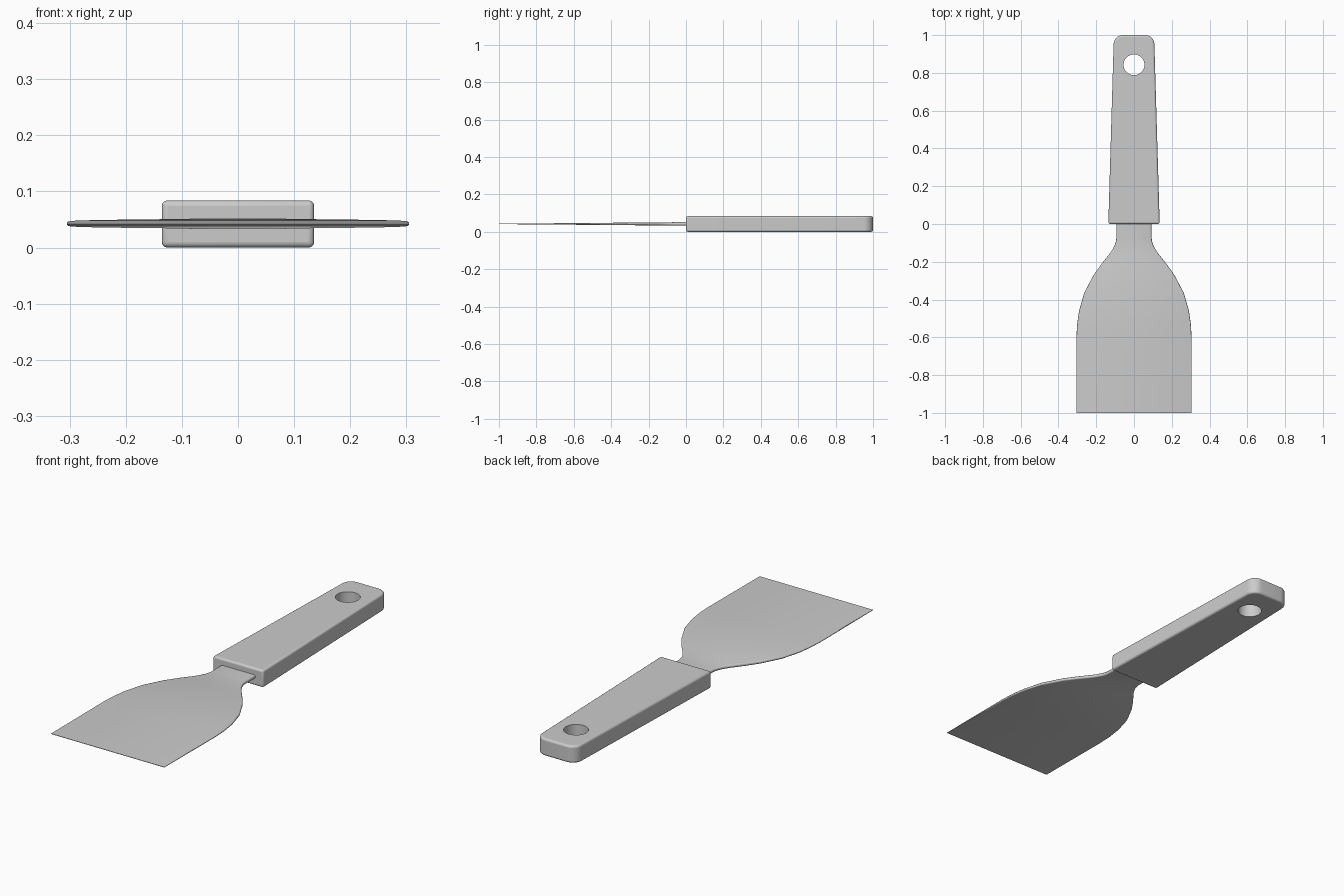
import bpy, bmesh
from math import sin, cos, pi

if "Cube" in bpy.data.objects:
    bpy.data.objects.remove(bpy.data.objects["Cube"])


def make_object(name, bm):
    bmesh.ops.recalc_face_normals(bm, faces=bm.faces[:])
    mesh = bpy.data.meshes.new(name)
    bm.to_mesh(mesh)
    bm.free()
    ob = bpy.data.objects.new(name, mesh)
    bpy.context.collection.objects.link(ob)
    return ob


def smooth(ob, angle):
    bpy.ops.object.select_all(action='DESELECT')
    ob.select_set(True)
    bpy.context.view_layer.objects.active = ob
    bpy.ops.object.shade_smooth_by_angle(angle=angle)


H = 0.084          # handle thickness
MID = 0.0425       # blade centre height

# Handle: tapered outline with rounded far corners, extruded upwards
R = 0.05
half = [(0.136, 0.0)] + [(0.058 + R * cos(i * pi / 16), 1 - R + R * sin(i * pi / 16))
                         for i in range(9)]
outline = half + [(-x, y) for x, y in reversed(half)]
bm = bmesh.new()
base = bm.faces.new([bm.verts.new((x, y, 0)) for x, y in outline])
ext = bmesh.ops.extrude_face_region(bm, geom=[base])
bmesh.ops.translate(bm, vec=(0, 0, H),
                    verts=[g for g in ext['geom'] if isinstance(g, bmesh.types.BMVert)])
handle = make_object("handle", bm)
bev = handle.modifiers.new("soft_edges", 'BEVEL')
bev.width = 0.01
bev.segments = 4
bev.limit_method = 'ANGLE'

# Hanging hole cut through the handle
bpy.ops.mesh.primitive_cylinder_add(vertices=48, radius=0.055, depth=0.4,
                                    location=(0, 0.843, H / 2))
cutter = bpy.context.object
cutter.name = "hole_cutter"
cutter.hide_render = True
cutter.hide_viewport = True
cut = handle.modifiers.new("hanging_hole", 'BOOLEAN')
cut.operation = 'DIFFERENCE'
cut.solver = 'EXACT'
cut.object = cutter
smooth(handle, 0.6)

# Blade: rounded-edge cross-sections, flaring in width and thinning to the tip
profile = [(0.03, 0.093), (0.0, 0.093), (-0.07, 0.093), (-0.09, 0.095), (-0.11, 0.101),
           (-0.135, 0.114), (-0.16, 0.131), (-0.21, 0.171), (-0.27, 0.214),
           (-0.365, 0.264), (-0.46, 0.291), (-0.53, 0.301), (-0.6, 0.305), (-1.0, 0.305)]
bm = bmesh.new()
rings = []
for y, w in profile:
    t = 0.0095 + 0.0085 * min(y, 0)
    edge = [(w - t + t * cos(a), t * sin(a)) for a in [i * pi / 6 - pi / 2 for i in range(7)]]
    ring = edge + [(-x, -z) for x, z in edge]
    rings.append([bm.verts.new((x, y, MID + z)) for x, z in ring])
n = len(rings[0])
for a, b in zip(rings, rings[1:]):
    for i in range(n):
        j = (i + 1) % n
        bm.faces.new((a[i], a[j], b[j], b[i]))
bm.faces.new(rings[0])
bm.faces.new(rings[-1])
blade = make_object("blade", bm)
smooth(blade, 0.7)
